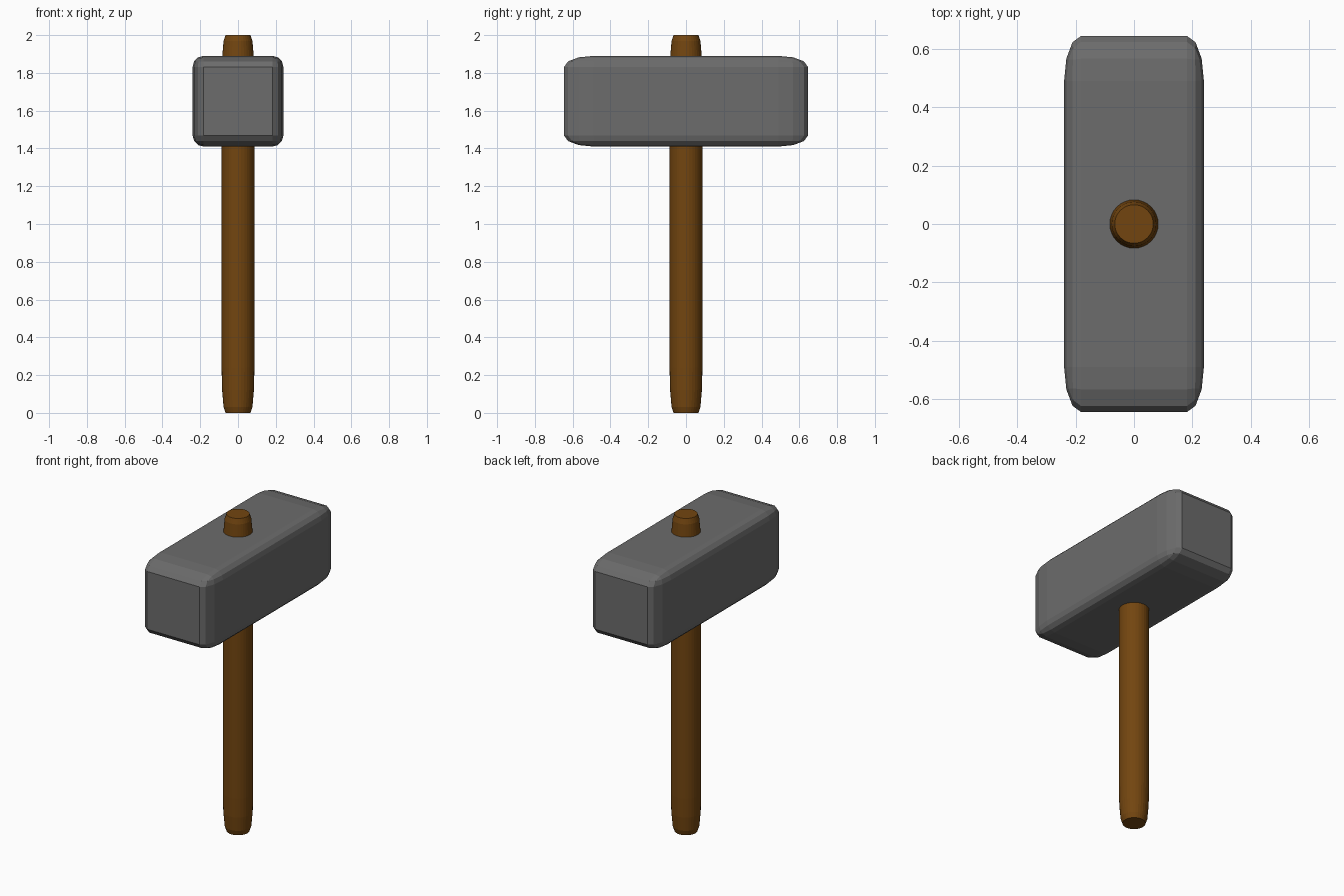
import bpy, bmesh
from mathutils import Matrix

if "Cube" in bpy.data.objects:
    bpy.data.objects.remove(bpy.data.objects["Cube"])


def finish(bm, name, size, centre, colour):
    """Bevel the sharp edges of a 2-unit primitive, then stretch it into place."""
    sharp = [e for e in bm.edges if e.calc_face_angle(0) > 0.6]
    bmesh.ops.bevel(bm, geom=sharp, offset=0.24, offset_type='OFFSET',
                    segments=3, profile=0.5, affect='EDGES')
    bm.transform(Matrix.Translation(centre) @ Matrix.Diagonal((*size, 1)))
    bmesh.ops.recalc_face_normals(bm, faces=bm.faces)
    mesh = bpy.data.meshes.new(name)
    bm.to_mesh(mesh)
    bm.free()
    obj = bpy.data.objects.new(name, mesh)
    bpy.context.collection.objects.link(obj)
    mat = bpy.data.materials.new(name + "_colour")
    mat.diffuse_color = colour
    mat.use_nodes = True
    mat.node_tree.nodes["Principled BSDF"].inputs["Base Color"].default_value = mat.diffuse_color
    mesh.materials.append(mat)
    return obj


# Stone head: rounded block whose bevel stretches along its length
bm = bmesh.new()
bmesh.ops.create_cube(bm, size=2)
finish(bm, "hammer_head", (0.24, 0.645, 0.24), (0, 0, 1.65), (0.15, 0.15, 0.15, 1))

# Wooden handle: round shaft with tapered ends, passing through the head
bm = bmesh.new()
bmesh.ops.create_cone(bm, cap_ends=True, segments=32, radius1=1, radius2=1, depth=2)
finish(bm, "handle", (0.087, 0.087, 1), (0, 0, 1), (0.17, 0.06, 0.005, 1))
